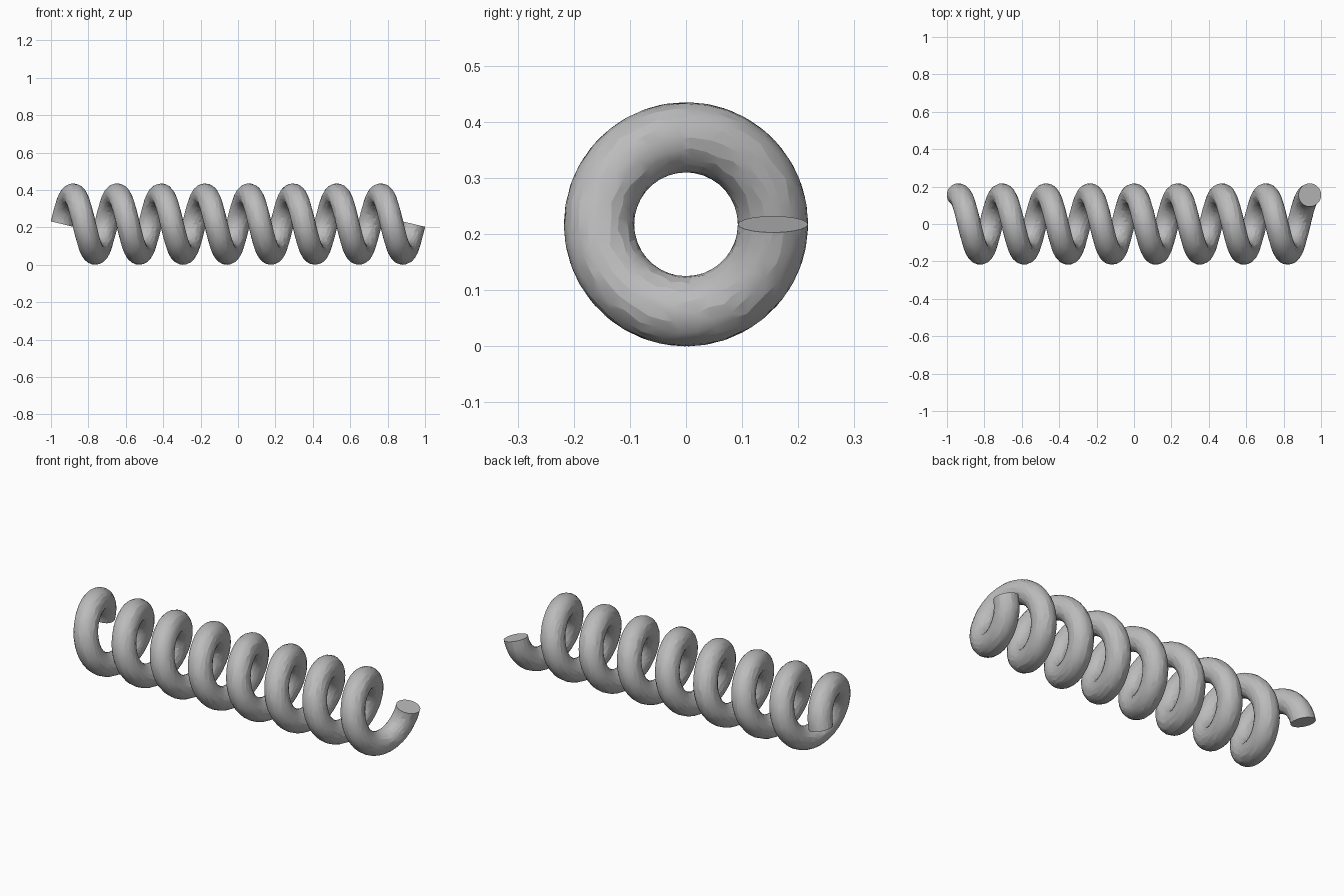
import bpy
import bmesh
import random
from math import cos, sin, pi, radians
from mathutils import Vector

cube = bpy.data.objects.get("Cube")
if cube:
    bpy.data.objects.remove(cube, do_unlink=True)

random.seed(4)
TURNS, HALF_LENGTH = 8, 0.94
COIL_R, WIRE_R = 0.155, 0.0625
STEPS, SIDES = 36, 20          # rings per turn, sides of the wire
RINGS = TURNS * STEPS
RISE = HALF_LENGTH / (TURNS * pi)   # advance along x per radian
CENTRE_Z = COIL_R + WIRE_R


def wire_point(angle, around):
    """Point on the wire surface: angle along the coil, around the wire."""
    radial = Vector((0, cos(angle), sin(angle)))
    tangent = Vector((RISE, -COIL_R * sin(angle), COIL_R * cos(angle))).normalized()
    side = tangent.cross(radial)
    middle = Vector((RISE * angle - HALF_LENGTH, 0, CENTRE_Z)) + COIL_R * radial
    return middle + WIRE_R * (cos(around) * radial + sin(around) * side)


# Grey metal
grey = bpy.data.materials.new("grey_metal")
grey.use_nodes = True
colour = (0.5, 0.5, 0.5, 1)
grey.diffuse_color = colour
grey.node_tree.nodes["Principled BSDF"].inputs["Base Color"].default_value = colour

# Coil wire, with slightly uneven facets that stay on the surface
bm = bmesh.new()
rings = []
for i in range(RINGS + 1):
    slip = 0.25 if 0 < i < RINGS else 0
    ring = []
    for j in range(SIDES):
        angle = (i + random.uniform(-slip, slip)) * 2 * pi / STEPS
        around = (j + random.uniform(-slip, slip)) * 2 * pi / SIDES
        ring.append(bm.verts.new(wire_point(angle, around)))
    rings.append(ring)
for a, b in zip(rings, rings[1:]):
    for j in range(SIDES):
        k = (j + 1) % SIDES
        bm.faces.new((a[j], a[k], b[k], b[j]))

# Flat cut ends
bm.faces.new(rings[0])
bm.faces.new(rings[-1])
bmesh.ops.triangulate(bm, faces=[f for f in bm.faces if len(f.verts) == 4])
bmesh.ops.recalc_face_normals(bm, faces=bm.faces)

mesh = bpy.data.meshes.new("coil_spring")
bm.to_mesh(mesh)
bm.free()
mesh.materials.append(grey)
spring = bpy.data.objects.new("coil_spring", mesh)
bpy.context.collection.objects.link(spring)

# Soft shading with crisp ends
bpy.context.view_layer.objects.active = spring
spring.select_set(True)
bpy.ops.object.shade_smooth_by_angle(angle=radians(15))
